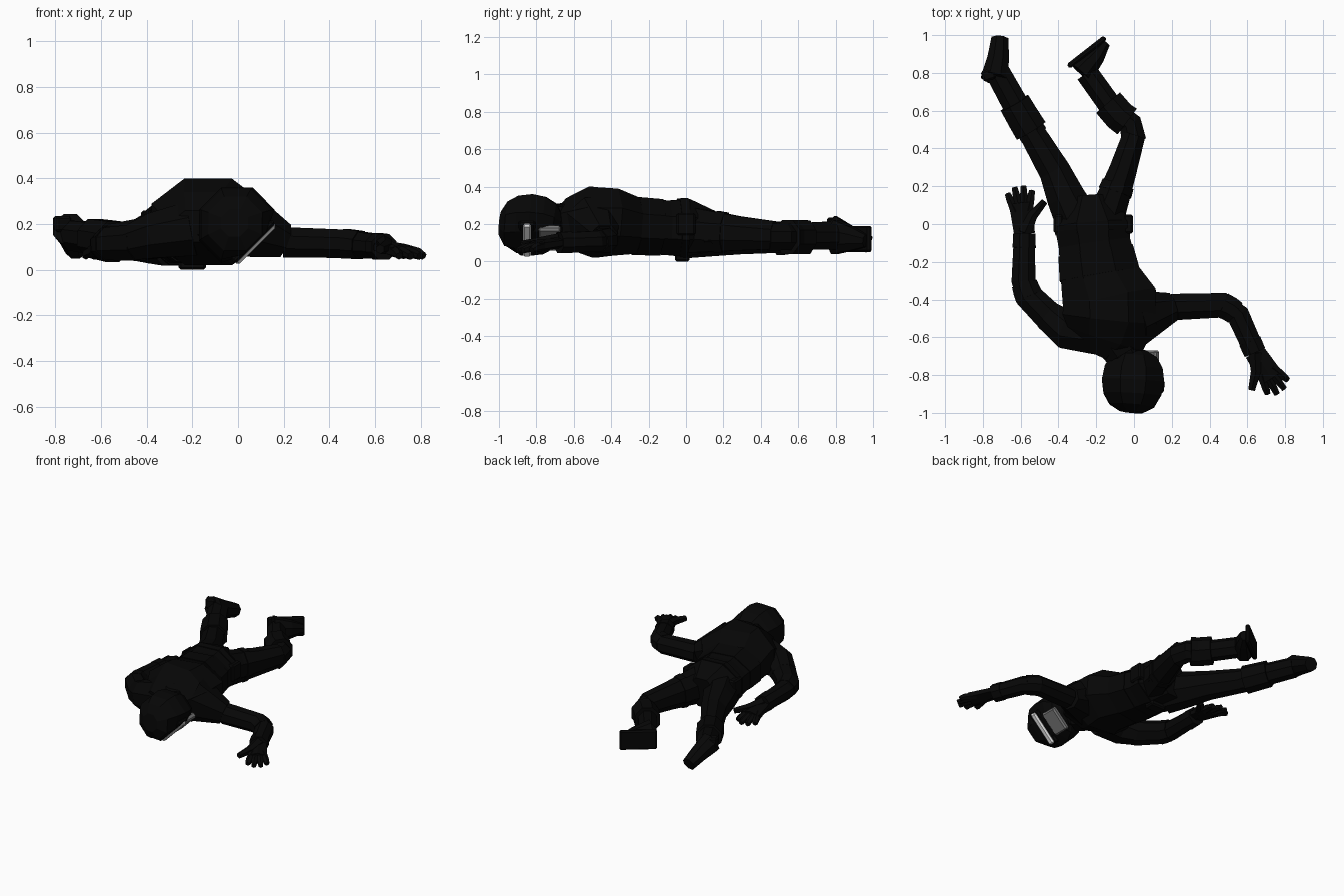
import bpy, bmesh, math
from mathutils import Vector, Matrix

if "Cube" in bpy.data.objects:
    bpy.data.objects.remove(bpy.data.objects["Cube"])

UP = Vector((0, 0, 1))


def material(name, value):
    mat = bpy.data.materials.new(name)
    mat.use_nodes = True
    colour = (value, value, value, 1)
    mat.diffuse_color = colour
    mat.node_tree.nodes["Principled BSDF"].inputs["Base Color"].default_value = colour
    return mat


black = material("black cloth", .002)
grey = material("grey mask", .18)
pale = material("pale visor", .8)


def finish(name, bm, mat):
    bmesh.ops.recalc_face_normals(bm, faces=bm.faces)
    mesh = bpy.data.meshes.new(name)
    bm.to_mesh(mesh)
    bm.free()
    mesh.materials.append(mat)
    obj = bpy.data.objects.new(name, mesh)
    bpy.context.collection.objects.link(obj)
    return obj


def loft(name, rings, sides=8):
    """Skin faceted rings of (centre, half width, half height)."""
    bm = bmesh.new()
    grow = 1 / math.cos(math.pi / sides)
    last = len(rings) - 1
    loops = []
    for i, (centre, width, height) in enumerate(rings):
        along = (rings[min(i + 1, last)][0] - rings[max(i - 1, 0)][0]).normalized()
        side = along.cross(UP).normalized()
        top = side.cross(along)
        loop = []
        for k in range(sides):
            angle = math.tau * (k + .5) / sides
            offset = side * width * math.cos(angle) + top * height * math.sin(angle)
            loop.append(bm.verts.new(centre + offset * grow))
        loops.append(loop)
    for near, far in zip(loops, loops[1:]):
        for k in range(sides):
            bm.faces.new((near[k - 1], near[k], far[k], far[k - 1]))
    bm.faces.new(loops[0])
    bm.faces.new(loops[-1])
    return finish(name, bm, black)


def mix(start, end, t):
    return start + (end - start) * t


def limb(name, path, heights, radii, tall=1.0, sides=8):
    """Tapering limb through plan points, sinking evenly from end to end."""
    rings = []
    for i, (x, y) in enumerate(path):
        t = i / (len(path) - 1)
        radius = mix(*radii, t)
        rings.append((Vector((x, y, mix(*heights, t))), radius, radius * tall))
    loft(name, rings, sides)
    return rings


def ring_at(rings, t, swell):
    place = t * (len(rings) - 1)
    i = min(int(place), len(rings) - 2)
    centre, width, height = (mix(a, b, place - i) for a, b in zip(rings[i], rings[i + 1]))
    return centre, width + swell, height + swell


def band(name, rings, start, end, swell=.01):
    """Cuff or strap wrapped around part of a limb."""
    loft(name, [ring_at(rings, t, swell) for t in (start, (start + end) / 2, end)])


def block(name, centre, size, angle=0, axis='Z', mat=black, bevel=.01):
    """Chamfered box."""
    bm = bmesh.new()
    bmesh.ops.create_cube(bm, size=1)
    bmesh.ops.scale(bm, vec=size, verts=bm.verts)
    bmesh.ops.bevel(bm, geom=bm.edges[:], offset=bevel, segments=1, affect='EDGES')
    spin = Matrix.Rotation(math.radians(angle), 4, axis)
    bmesh.ops.transform(bm, matrix=Matrix.Translation(centre) @ spin, verts=bm.verts)
    finish(name, bm, mat)


# Torso, vest and belt
torso = [(Vector(centre), width, height) for centre, width, height in (
    ((-.19, -.69, .19), .1, .07),
    ((-.15, -.6, .2), .21, .14),
    ((-.13, -.5, .21), .25, .19),
    ((-.13, -.4, .21), .25, .18),
    ((-.18, -.28, .19), .21, .15),
    ((-.21, -.1, .18), .19, .145),
    ((-.22, 0, .18), .2, .155),
    ((-.23, .14, .16), .1, .11))]
loft("torso", torso)
band("vest_hem", torso, .58, .68, .005)
band("belt", torso, .8, .86, .005)
block("buckle", (-.2, -.02, .02), (.12, .08, .04))
for x in (-.4, -.03):
    block("hip_pouch", (x, 0, .2), (.05, .1, .12))
neck = limb("neck", [(-.1, -.6), (0, -.77)], (.2, .2), (.11, .08))
band("collar", neck, .1, .5)

# Head rounded by a sine rule, with a flat face turned left and down
face = Vector((1, 0, -1)).normalized()
middle = Vector((-.005, -.83, .195))
rings = []
for i in range(7):
    angle = math.radians(15 + 25 * i)
    radius = .165 * math.sin(angle) ** .75
    lean = face * .03 * (i / 6 - .5)
    rings.append((middle + lean - Vector((0, .17 * math.cos(angle), 0)), radius, radius))
head = loft("head", rings)
for vert in head.data.vertices:
    depth = (vert.co - middle).dot(face)
    vert.co -= face * max(depth - .115, 0)


def face_plate(name, y, depth, size, mat):
    block(name, middle + face * depth + Vector((0, y, 0)), size, 45, 'Y', mat)


face_plate("visor_frame", -.02, .1, (.03, .09, .25), black)
face_plate("visor", -.02, .11, (.035, .045, .24), pale)
face_plate("mask", .1, .1, (.04, .12, .17), grey)

# Left arm stretched out, right arm folded beside the body
limb("left_shoulder", [(0, -.5), (.2, -.44)], (.2, .125), (.15, .075))
left_arm = limb("left_arm", [(.2, -.44), (.48, -.43), (.55, -.48), (.64, -.68)],
                (.12, .1), (.07, .055), .95)
limb("right_shoulder", [(-.2, -.57), (-.36, -.56), (-.45, -.49)], (.18, .12), (.12, .08))
right_arm = limb("right_arm", [(-.43, -.51), (-.56, -.38), (-.585, -.3), (-.58, -.05)],
                 (.12, .1), (.08, .055))
for side, arm in (("left", left_arm), ("right", right_arm)):
    band(side + "_elbow_pad", arm, .32, .6, .003)
    band(side + "_cuff", arm, .9, 1, .004)


def hand(side, wrist, heading):
    """Palm with a fan of four fingers and a thumb."""
    def reach(angle, distance):
        turn = math.radians(heading + angle)
        x, y = wrist
        return x + distance * math.cos(turn), y + distance * math.sin(turn)

    limb(side + "_palm", [wrist, reach(0, .08), reach(0, .16)], (.1, .08), (.055, .065), .45, 6)
    for angle in (-16, -5, 6, 17):
        length = .26 - .002 * abs(angle)
        limb(side + "_finger", [reach(angle, .12), reach(angle, .2), reach(angle, length)],
             (.085, .06), (.024, .015), sides=6)
    limb(side + "_thumb", [wrist, reach(-30, .1), reach(-38, .2)],
         (.11, .09), (.035, .018), sides=6)


hand("left", (.64, -.68), -57)
hand("right", (-.58, -.05), 96)

# Right leg nearly straight, left leg bent
right_thigh = limb("right_thigh", [(-.29, 0), (-.36, .14), (-.42, .28), (-.58, .55)],
                   (.15, .12), (.12, .065), 1.1)
right_shin = limb("right_shin", [(-.53, .47), (-.61, .6), (-.72, .8)], (.12, .15), (.075, .065))
right_boot = limb("right_boot", [(-.74, .77), (-.72, .87), (-.71, .98)],
                  (.18, .09), (.07, .045))
left_thigh = limb("left_thigh", [(-.16, 0), (-.11, .14), (-.06, .28), (0, .47)],
                  (.17, .14), (.1, .06), 1.25)
left_shin = limb("left_shin", [(0, .44), (-.02, .53), (-.1, .59), (-.25, .8)],
                 (.13, .13), (.065, .06), 1.1)
left_boot = limb("left_boot", [(-.28, .8), (-.2, .89), (-.15, .96)],
                 (.13, .11), (.07, .025), 1.3)
band("right_knee_guard", right_shin, .1, .6, .015)
band("left_knee_guard", left_shin, .4, .75, .022)
band("thigh_strap", left_thigh, .4, .5, .006)
block("holster", (-.04, .16, .15), (.04, .14, .1), -12)

# Boot soles and heel
block("left_sole", (-.25, .91, .12), (.25, .03, .14), 38)
block("right_heel", (-.77, .79, .2), (.07, .06, .07), 20)
